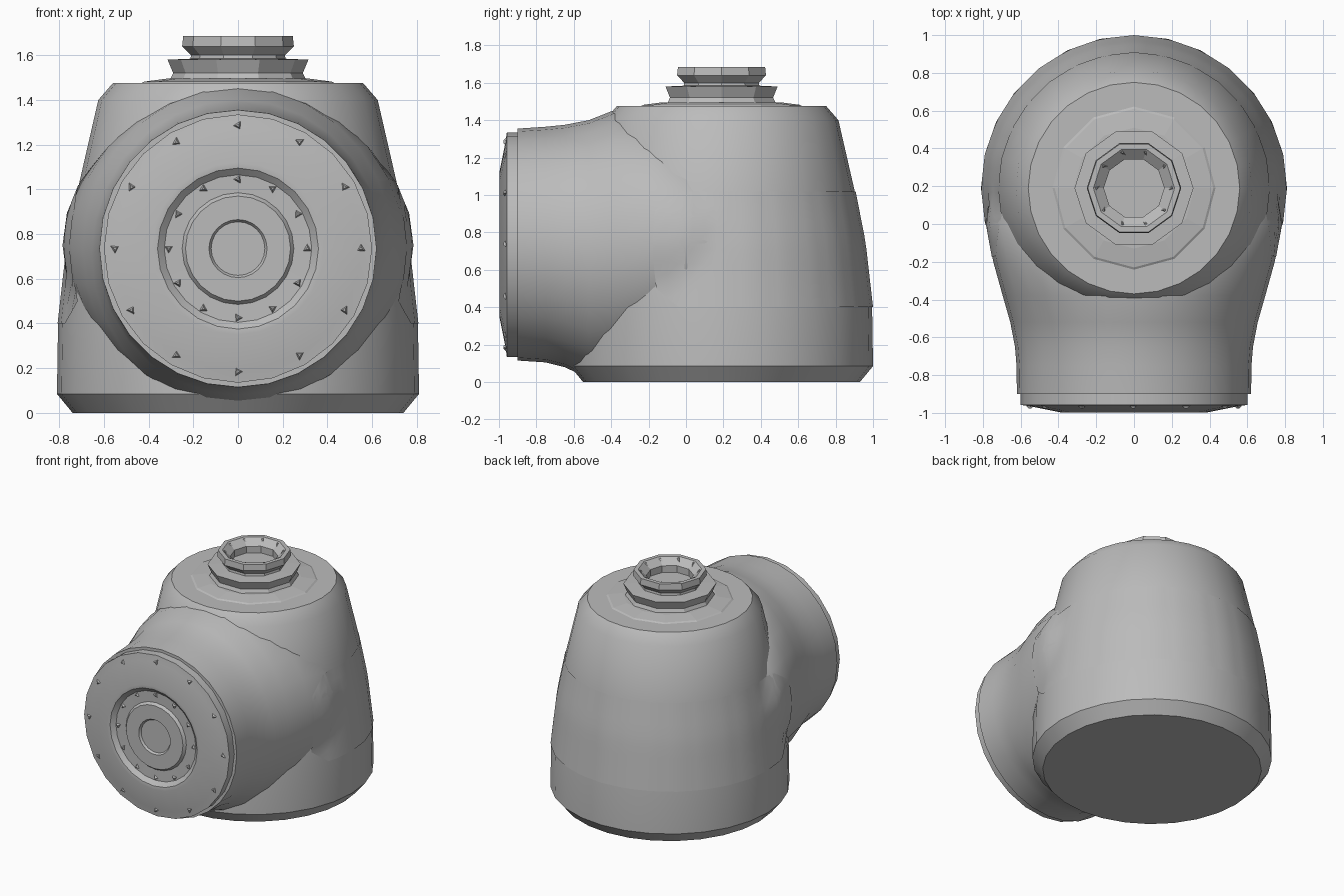
import bpy, bmesh, math
from mathutils import Matrix, Vector

if "Cube" in bpy.data.objects:
    bpy.data.objects.remove(bpy.data.objects["Cube"])

grey = bpy.data.materials.new("plain grey")
grey.use_nodes = True
grey.diffuse_color = (0.5, 0.5, 0.5, 1)
grey.node_tree.nodes["Principled BSDF"].inputs["Base Color"].default_value = (0.5, 0.5, 0.5, 1)

TOP = Matrix.Translation((0, 0.19, 0))                       # upright axis of the housing
FRONT = Matrix.Translation((0, 0, 0.735)) @ Matrix.Rotation(math.pi / 2, 4, 'X')  # axis towards -y


def finish(name, bm, matrix=Matrix(), angle=35):
    bmesh.ops.recalc_face_normals(bm, faces=bm.faces)
    bm.transform(matrix)
    mesh = bpy.data.meshes.new(name)
    bm.to_mesh(mesh)
    bm.free()
    mesh.materials.append(grey)
    obj = bpy.data.objects.new(name, mesh)
    bpy.context.collection.objects.link(obj)
    if angle:
        bpy.ops.object.select_all(action='DESELECT')
        obj.select_set(True)
        bpy.context.view_layer.objects.active = obj
        bpy.ops.object.shade_smooth_by_angle(angle=math.radians(angle))
    return obj


def loft(bm, rings):
    """Skin closed rings of points and cap both ends."""
    loops = [[bm.verts.new(p) for p in ring] for ring in rings]
    for a, b in zip(loops, loops[1:]):
        for i in range(len(a)):
            j = (i + 1) % len(a)
            bm.faces.new((a[i], a[j], b[j], b[i]))
    bm.faces.new(loops[0])
    bm.faces.new(loops[-1])


def circle(r, z, n):
    return [(r * math.cos(2 * math.pi * i / n), r * math.sin(2 * math.pi * i / n), z) for i in range(n)]


def turned(name, profile, n, matrix, angle=35):
    bm = bmesh.new()
    loft(bm, [circle(r, z, n) for r, z in profile])
    return finish(name, bm, matrix, angle)


def studs(name, count, ring, height, size, matrix):
    """Ring of small three sided studs."""
    bm = bmesh.new()
    for i in range(count):
        a = 2 * math.pi * i / count
        place = Matrix.Rotation(a, 4, 'Z') @ Matrix.Translation((ring, 0, height))
        bmesh.ops.create_cone(bm, cap_ends=True, segments=3, radius1=size, radius2=size * 0.3,
                              depth=0.02, matrix=place)
    return finish(name, bm, matrix, 0)


# Main housing
housing = turned("housing", [(0.74, 0), (0.81, 0.085), (0.805, 0.4), (0.765, 0.75), (0.71, 1.03),
                             (0.625, 1.4), (0.56, 1.475)], 28, TOP)

# Front neck, blended into the housing: y, half width, lowest z, highest z
sections = [(-0.9, 0.62, 0.115, 1.355), (-0.75, 0.622, 0.105, 1.365), (-0.65, 0.63, 0.08, 1.375),
            (-0.52, 0.655, 0.02, 1.40), (-0.38, 0.695, 0.01, 1.455), (-0.2, 0.745, 0.02, 1.46),
            (0, 0.785, 0.1, 1.4), (0.2, 0.75, 0.3, 1.2)]
bm = bmesh.new()
loft(bm, [[(w * c, y, (lo + hi) / 2 + (hi - lo) / 2 * s) for c, s, _ in circle(1, 0, 28)]
          for y, w, lo, hi in sections])
neck = finish("front_neck", bm)

# Wrap-around rear panel, draped just above the housing and neck
COLS, ROWS = 48, 8
bm = bmesh.new()
grid = []
for i in range(COLS + 1):
    t = 2 * i / COLS - 1
    a = math.pi / 2 + t * math.radians(116)
    corner = max(0, abs(t) - 0.92) / 0.08 * 0.1
    z0, z1 = 0.4 + corner, 1.02 - corner
    grid.append([bm.verts.new((0.9 * math.cos(a), 0.19 + 0.9 * math.sin(a), z0 + (z1 - z0) * j / ROWS))
                 for j in range(ROWS + 1)])
for a, b in zip(grid, grid[1:]):
    for j in range(ROWS):
        bm.faces.new((a[j], b[j], b[j + 1], a[j + 1]))
trees = []
bpy.context.view_layer.update()
for obj in (housing, neck):
    trees.append(obj)
for v in bm.verts:
    inward = Vector((-v.co.x, 0.19 - v.co.y, 0)).normalized()
    hits = [obj.ray_cast(v.co, inward) for obj in trees]
    best = min((h[1] for h in hits if h[0]), key=lambda p: (p - v.co).length)
    v.co = best - inward * 0.005
finish("rear_panel", bm)

# Front flange with concentric steps
turned("front_flange", [(0.6, 0.85), (0.6, 0.958), (0.55, 0.965), (0.385, 0.998), (0.36, 0.995),
                        (0.33, 0.968), (0.25, 0.966), (0.235, 0.985), (0.13, 0.985), (0.12, 0.97)],
       24, FRONT, 20)
studs("outer_studs", 12, 0.55, 0.966, 0.03, FRONT)
studs("inner_studs", 12, 0.31, 0.972, 0.025, FRONT)

# Top plate, nut and hollow collar
turned("top_plate", [(0.44, 1.47), (0.42, 1.482), (0.32, 1.495)], 12, TOP, 0)
turned("top_nut", [(0.31, 1.48), (0.29, 1.52), (0.315, 1.58), (0.2, 1.585)], 10, TOP, 0)
turned("top_collar", [(0.215, 1.57), (0.21, 1.6), (0.25, 1.64), (0.245, 1.685), (0.215, 1.685),
                      (0.16, 1.64), (0.16, 1.59)], 10, TOP, 0)
studs("collar_studs", 10, 0.2, 1.67, 0.022, TOP)
